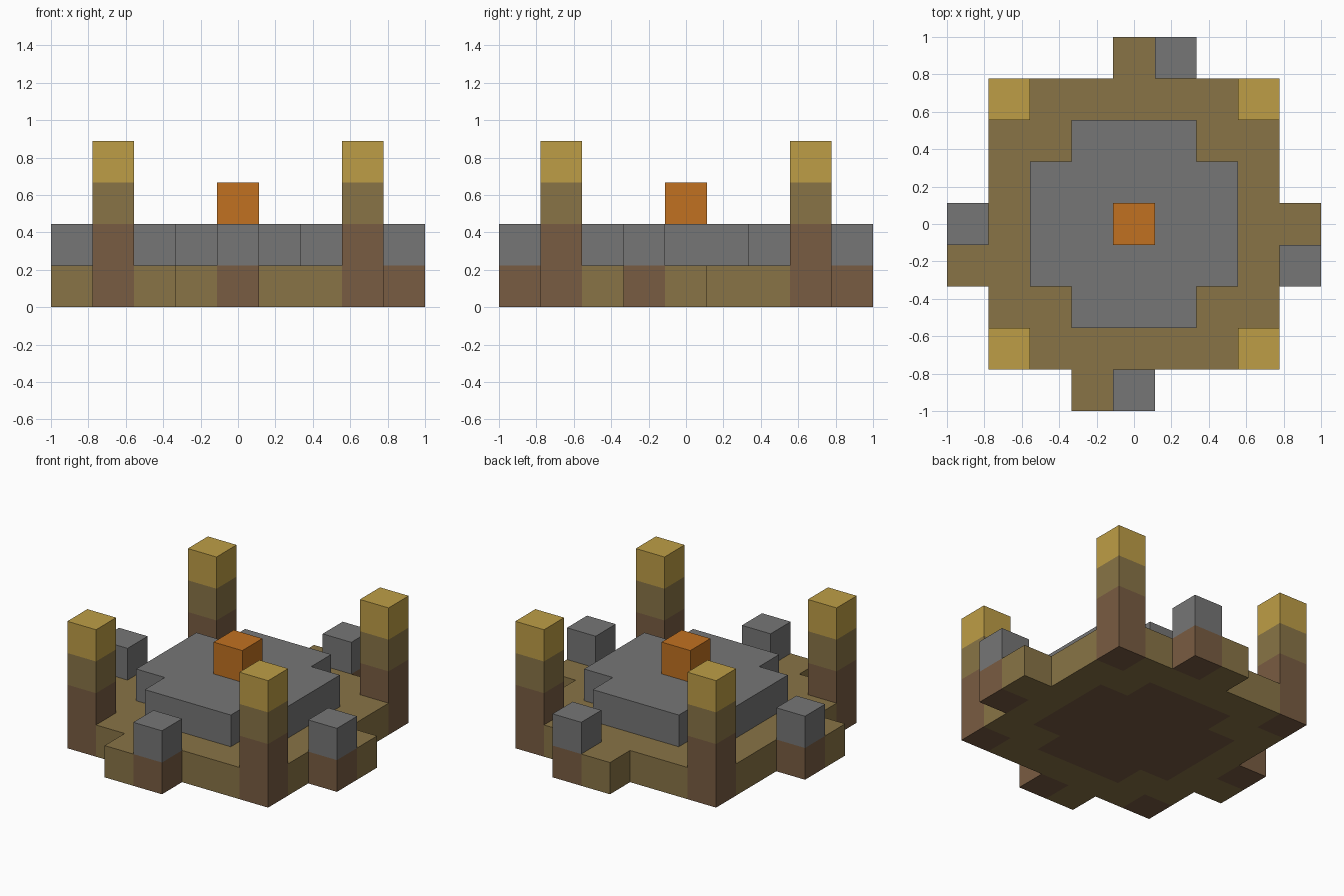
import bpy
import bmesh
from mathutils import Vector

if "Cube" in bpy.data.objects:
    bpy.data.objects.remove(bpy.data.objects["Cube"], do_unlink=True)

CELL = 2 / 9  # side of one block


def material(name, r, g, b):
    def linear(v):
        v /= 255
        return v / 12.92 if v <= 0.04045 else ((v + 0.055) / 1.055) ** 2.4
    color = (linear(r), linear(g), linear(b), 1)
    mat = bpy.data.materials.new(name)
    mat.use_nodes = True
    mat.diffuse_color = color
    mat.node_tree.nodes["Principled BSDF"].inputs["Base Color"].default_value = color
    return mat


brown = material("earth_brown", 121, 92, 66)
olive = material("olive_tan", 137, 116, 70)
gold = material("gold", 190, 158, 70)
stone = material("stone_grey", 118, 118, 118)
orange = material("fire_orange", 193, 113, 33)


def box(xs, ys, zs, mat):
    """Block cells in the given ranges, all of one colour."""
    return {(x, y, z): mat for x in xs for y in ys for z in zs}


parts = {}

# Corner posts: earth foot, olive shaft, gold cap
for side, x in (("left", 3), ("right", -3)):
    for end, y in (("front", -3), ("back", 3)):
        parts[f"{end}_{side}_post"] = {
            **box([x], [y], [0, 1], brown),
            **box([x], [y], [2], olive),
            **box([x], [y], [3], gold)}

# Raised stone platform, a square with notched corners
parts["stone_platform"] = {**box(range(-2, 3), range(-1, 2), [1], stone),
                           **box(range(-1, 2), range(-2, 3), [1], stone)}

# One stone block and one low step on each side, turned around the centre
steps = {}
x, y = 0, -4
step_x, step_y = -1, -4
for name in ("front", "left", "back", "right"):
    if name in ("front", "left"):
        block, step = ((x, y), (step_x, step_y))
    if name == "left":
        block, step = (4, -1), (4, 0)
    elif name == "back":
        block, step = (1, 4), (0, 4)
    elif name == "right":
        block, step = (-4, 0), (-4, -1)
    parts[f"{name}_stone_block"] = box([block[0]], [block[1]], [1], stone)
    steps.update(box([step[0]], [step[1]], [0], olive))

# Central fire
parts["central_fire"] = box([0], [0], [2], orange)

# Ground slab: olive where open, earth under anything that stands on it
occupied = {c for cells in parts.values() for c in cells}
slab = {**box(range(-3, 4), range(-3, 4), [0], olive), **steps}
slab.update({(x, y, 0): brown for x, y, z in occupied if z == 1})
parts["ground_slab"] = {c: m for c, m in slab.items() if c not in occupied}
occupied |= set(slab)

AXES = [Vector(v) for v in ((1, 0, 0), (0, 1, 0), (0, 0, 1))]


def build(name, cells):
    """Mesh the outer faces of a part, leaving out faces against other blocks."""
    bm = bmesh.new()
    mats = list(dict.fromkeys(cells.values()))
    for cell, mat in cells.items():
        center = Vector(cell) + Vector((0, 0, 0.5))
        for i in range(3):
            for sign in (1, -1):
                normal = AXES[i] * sign
                if tuple(int(v) for v in Vector(cell) + normal) in occupied:
                    continue
                u, v = AXES[(i + 1) % 3] / 2, AXES[(i + 2) % 3] / 2 * sign
                mid = center + normal / 2
                corners = (mid - u - v, mid + u - v, mid + u + v, mid - u + v)
                face = bm.faces.new([bm.verts.new(p * CELL) for p in corners])
                face.material_index = mats.index(mat)
    bmesh.ops.remove_doubles(bm, verts=bm.verts, dist=0.001)
    mesh = bpy.data.meshes.new(name)
    bm.to_mesh(mesh)
    bm.free()
    for mat in mats:
        mesh.materials.append(mat)
    bpy.context.collection.objects.link(bpy.data.objects.new(name, mesh))


for part_name, part_cells in parts.items():
    build(part_name, part_cells)
